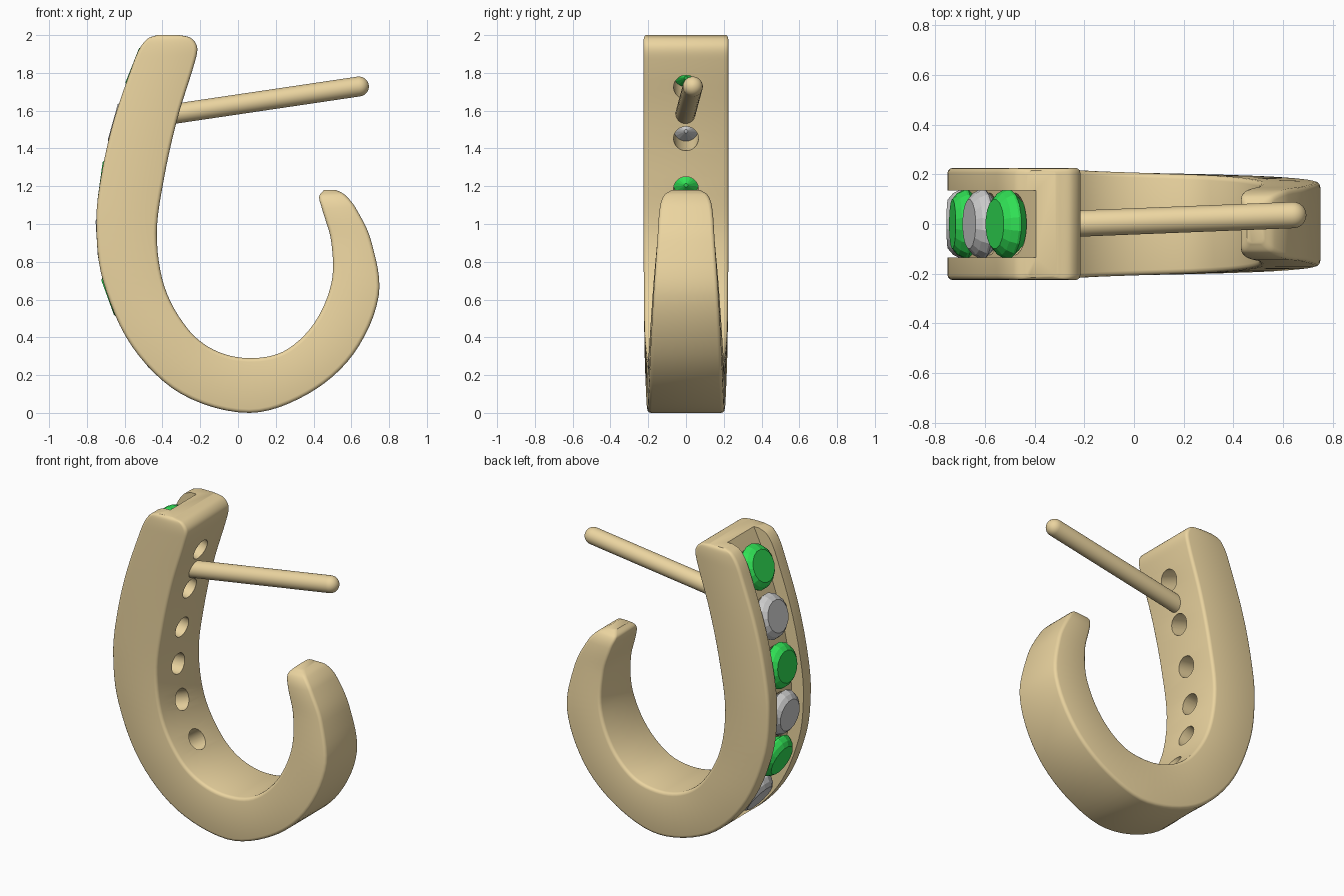
import bpy, bmesh, math
from mathutils import Vector

if "Cube" in bpy.data.objects:
    bpy.data.objects.remove(bpy.data.objects["Cube"])


def material(name, color):
    m = bpy.data.materials.new(name)
    m.diffuse_color = color
    m.use_nodes = True
    m.node_tree.nodes["Principled BSDF"].inputs["Base Color"].default_value = m.diffuse_color
    return m


gold = material("gold", (0.83, 0.66, 0.35, 1))
green = material("green", (0.03, 0.75, 0.09, 1))


def make(name, rings, mat=None):
    """Skin a list of closed rings and cap both ends."""
    bm = bmesh.new()
    vs = [[bm.verts.new(p) for p in ring] for ring in rings]
    n = len(vs[0])
    for a, b in zip(vs, vs[1:]):
        for i in range(n):
            bm.faces.new((a[i], a[(i + 1) % n], b[(i + 1) % n], b[i]))
    bm.faces.new(vs[0])
    bm.faces.new(vs[-1])
    bmesh.ops.recalc_face_normals(bm, faces=bm.faces)
    me = bpy.data.meshes.new(name)
    bm.to_mesh(me)
    bm.free()
    ob = bpy.data.objects.new(name, me)
    bpy.context.collection.objects.link(ob)
    if mat:
        me.materials.append(mat)
    return ob


def lathe(name, profile, origin, axis, seg, mat=None):
    """Revolve (distance, radius) pairs about an axis."""
    a = Vector(axis).normalized()
    u = Vector((0, 1, 0)) - a * a.y
    u.normalize()
    v = a.cross(u)
    ang = [2 * math.pi * (i + 0.5) / seg for i in range(seg)]
    return make(name, [[Vector(origin) + a * d + (u * math.cos(t) + v * math.sin(t)) * r
                        for t in ang] for d, r in profile], mat)


def spline(pts, steps):
    """Smooth curve through points of any dimension, as (point, tangent)."""
    pts = [Vector(p) for p in pts]
    t = [0.0]
    for a, b in zip(pts, pts[1:]):
        t.append(t[-1] + (b - a).length)
    last = len(pts) - 1
    tan = []
    for i in range(last + 1):
        lo, hi = max(i - 1, 0), min(i + 1, last)
        tan.append((pts[hi] - pts[lo]) / (t[hi] - t[lo]))
    out = []
    for i in range(last):
        h = t[i + 1] - t[i]
        for k in range(steps):
            s = k / steps
            p = (pts[i] * (2*s**3 - 3*s**2 + 1) + tan[i] * h * (s**3 - 2*s**2 + s)
                 + pts[i+1] * (3*s**2 - 2*s**3) + tan[i+1] * h * (s**3 - s**2))
            out.append((p, tan[i].lerp(tan[i + 1], s)))
    out.append((pts[-1], tan[-1]))
    return out


# Hook body: outer x, z, inner x, z, half width
stations = [
    (-0.43, 2.00, -0.31, 2.00, 0.215),
    (-0.48, 1.98, -0.25, 1.985, 0.223),
    (-0.52, 1.93, -0.217, 1.94, 0.225),
    (-0.555, 1.85, -0.225, 1.87, 0.225),
    (-0.66, 1.54, -0.32, 1.56, 0.225),
    (-0.725, 1.25, -0.39, 1.25, 0.225),
    (-0.75, 1.00, -0.43, 0.95, 0.225),
    (-0.715, 0.70, -0.39, 0.67, 0.223),
    (-0.56, 0.35, -0.27, 0.45, 0.22),
    (-0.30, 0.10, -0.13, 0.335, 0.212),
    (0.06, 0.00, 0.05, 0.29, 0.205),
    (0.37, 0.10, 0.24, 0.325, 0.198),
    (0.61, 0.31, 0.40, 0.47, 0.188),
    (0.745, 0.62, 0.495, 0.69, 0.172),
    (0.705, 0.91, 0.493, 0.91, 0.152),
    (0.62, 1.09, 0.445, 1.08, 0.138),
    (0.565, 1.155, 0.43, 1.145, 0.115),
    (0.52, 1.18, 0.455, 1.18, 0.075),
]
rings = []
for p, _ in spline(stations, 6):
    o, q, w = Vector((p[0], 0, p[1])), Vector((p[2], 0, p[3])), p[4]
    L, f = (q - o).length, 0.02
    u = (q - o).normalized()
    ring = []
    for cu, cy, a0 in ((L-f, w-f, 0), (f, w-f, 90), (f, f-w, 180), (L-f, f-w, 270)):
        for k in range(4):
            a = math.radians(a0 + 30 * k)
            ring.append(o + u * (cu + f * math.cos(a)) + Vector((0, cy + f * math.sin(a), 0)))
    rings.append(ring)
body = make("hook_body", rings, gold)

# Channel line along the outer face, passing through the six stone positions
line = [(-0.44, 2.10), (-0.56, 1.84), (-0.663, 1.54), (-0.73, 1.23),
        (-0.748, 0.92), (-0.69, 0.61), (-0.53, 0.32), (-0.37, 0.15)]
path = spline(line, 6)
cutters = []
rings = []
for p, t in path:
    t = t.normalized()
    n = Vector((t.y, 0, -t.x))
    o = Vector((p.x, 0, p.y))
    rings.append([o + n * d + Vector((0, y, 0)) for d, y in
                  ((0.1, -0.135), (0.1, 0.135), (-0.085, 0.135), (-0.085, -0.135))])
cutters.append(make("channel_cutter", rings))

# Stones with their seats and drilled holes
for i in range(1, 7):
    p, t = path[i * 6]
    inward = Vector((-t.y, 0, t.x))
    o = (p.x, 0, p.y)
    lathe(f"stone_{i}", [(0.0, 0.1), (0.022, 0.126), (0.05, 0.141), (0.06, 0.141),
                         (0.12, 0.085), (0.18, 0.01)], o, inward, 16,
          green if i % 2 else None)
    cutters.append(lathe(f"seat_cutter_{i}", [(-0.1, 0.131), (0.08, 0.131), (0.14, 0.066),
                                              (0.5, 0.066)], o, inward, 32))

bpy.context.view_layer.objects.active = body
for c in cutters:
    m = body.modifiers.new(c.name, 'BOOLEAN')
    m.operation = 'DIFFERENCE'
    m.solver = 'EXACT'
    m.object = c
    bpy.ops.object.modifier_apply(modifier=m.name)
for c in cutters:
    bpy.data.objects.remove(c)

# Ear post with a rounded tip
a, b, r = Vector((-0.34, -0.003, 1.583)), Vector((0.64, 0.036, 1.728)), 0.053
L = (b - a).length
profile = [(0, r)] + [(L + r * math.sin(x), r * math.cos(x))
                      for x in (math.radians(d) for d in (0, 15, 30, 45, 60, 75, 87))]
post = lathe("ear_post", profile, a, b - a, 32, gold)

bpy.ops.object.select_all(action='DESELECT')
for ob in (body, post):
    ob.select_set(True)
bpy.ops.object.shade_smooth_by_angle(angle=math.radians(35))
